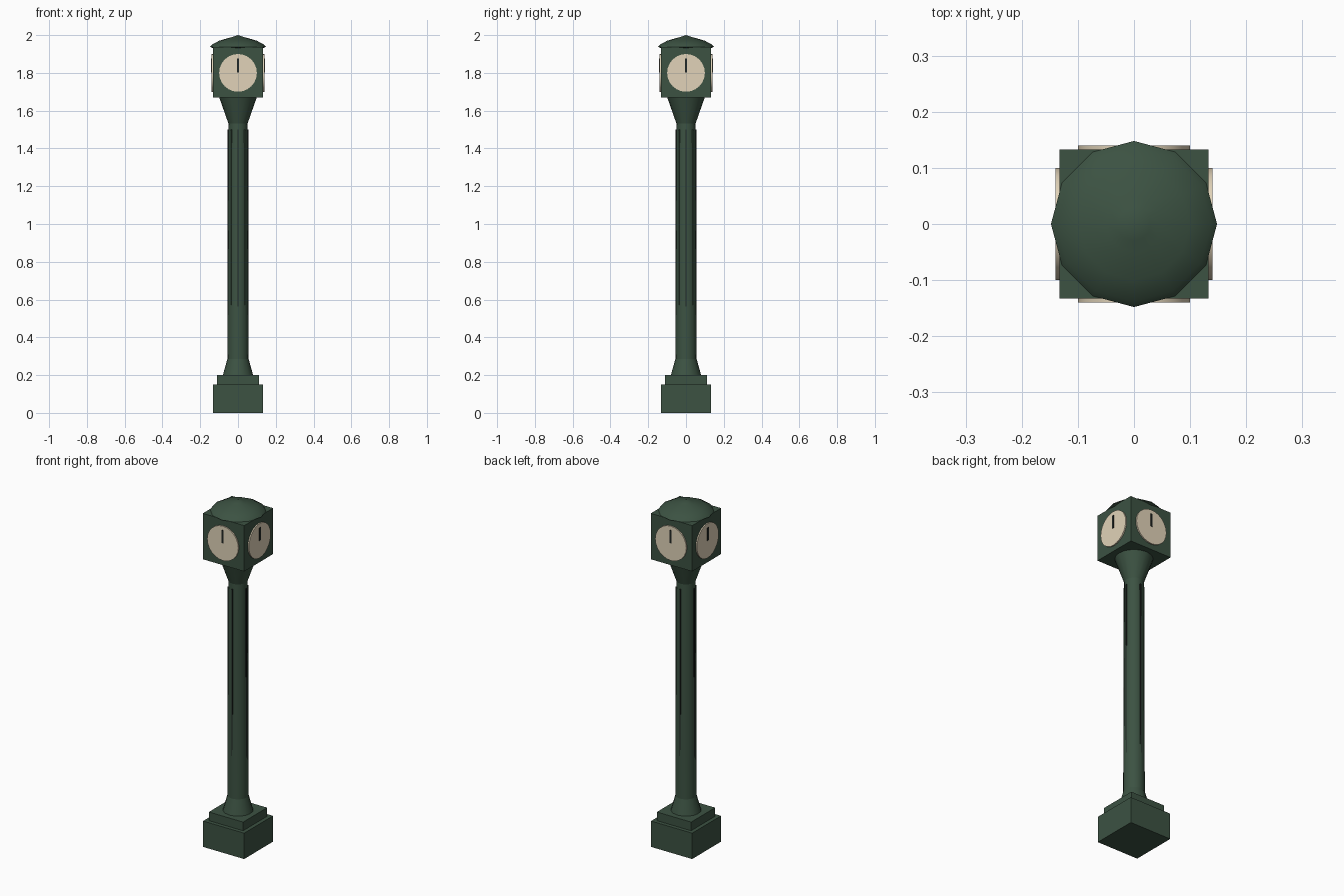
import bpy, math
from math import sin, cos, pi

if "Cube" in bpy.data.objects:
    bpy.data.objects.remove(bpy.data.objects["Cube"])


def material(name, rgb):
    m = bpy.data.materials.new(name)
    m.diffuse_color = (*rgb, 1)
    m.use_nodes = True
    m.node_tree.nodes["Principled BSDF"].inputs["Base Color"].default_value = m.diffuse_color
    return m


GREEN = material("green_paint", (0.045, 0.085, 0.055))
DARK = material("dark_paint", (0.015, 0.02, 0.018))
CREAM = material("cream_dial", (0.75, 0.65, 0.48))


def box(name, loc, size, mat, rot=0):
    bpy.ops.mesh.primitive_cube_add(size=1, location=loc, rotation=(0, 0, rot))
    ob = bpy.context.object
    ob.name = name
    ob.scale = size
    bpy.ops.object.transform_apply(location=False, rotation=False, scale=True)
    ob.data.materials.append(mat)
    return ob


def turned(name, profile, sides, mat, angle=40):
    """Closed turned solid from (radius, height) pairs; radius 0 gives a tip."""
    verts, faces, rings = [], [], []
    for r, z in profile:
        n = 1 if r == 0 else sides
        rings.append(list(range(len(verts), len(verts) + n)))
        verts += [(r * cos(2 * pi * i / sides), r * sin(2 * pi * i / sides), z) for i in range(n)]
    faces.append(rings[0][::-1])
    for a, b in zip(rings, rings[1:]):
        for i in range(sides):
            j = (i + 1) % sides
            faces.append((a[i], a[j], b[0]) if len(b) == 1 else (a[i], a[j], b[j], b[i]))
    if len(rings[-1]) > 1:
        faces.append(rings[-1])
    me = bpy.data.meshes.new(name)
    me.from_pydata(verts, [], faces)
    ob = bpy.data.objects.new(name, me)
    bpy.context.collection.objects.link(ob)
    me.materials.append(mat)
    bpy.ops.object.select_all(action='DESELECT')
    ob.select_set(True)
    bpy.context.view_layer.objects.active = ob
    bpy.ops.object.shade_smooth_by_angle(angle=math.radians(angle))
    return ob


# Stepped plinth
box("plinth", (0, 0, 0.075), (0.264, 0.264, 0.15), GREEN)
box("plinth_step", (0, 0, 0.175), (0.22, 0.22, 0.05), GREEN)

# Post with flared foot, slight taper and flared neck
turned("post_foot", [(0.08, 0.2), (0.055, 0.29)], 16, GREEN)
turned("post", [(0.056, 0.28), (0.0505, 1.54)], 16, GREEN)
turned("post_neck", [(0.05, 1.53), (0.1, 1.672)], 16, GREEN)

# Thin vertical ribs around the post
for i in range(8):
    a = i * pi / 4
    box(f"post_rib_{i + 1}", (0.05 * cos(a), 0.05 * sin(a), 1.0),
        (0.009, 0.007, 1.0), DARK if i % 2 == 0 else GREEN, a)

# Clock housing and domed roof
box("clock_housing", (0, 0, 1.803), (0.266, 0.266, 0.266), GREEN)
turned("roof", [(0.13, 1.93), (0.148, 1.938), (0.138, 1.95), (0.1, 1.97),
                (0.05, 1.985), (0.03, 1.99), (0, 2.0)], 12, GREEN, 60)

# Dial and hand on each of the four sides
for i, side in enumerate(("front", "right", "back", "left")):
    a = i * pi / 2
    d = (sin(a), -cos(a))
    bpy.ops.mesh.primitive_cylinder_add(vertices=24, radius=0.1, depth=0.02,
                                        location=(d[0] * 0.13, d[1] * 0.13, 1.8),
                                        rotation=(pi / 2, 0, a))
    dial = bpy.context.object
    dial.name = side + "_dial"
    dial.data.materials.append(CREAM)
    bpy.ops.object.shade_smooth_by_angle(angle=math.radians(30))
    box(side + "_hand", (d[0] * 0.139, d[1] * 0.139, 1.839), (0.012, 0.006, 0.075), DARK, a)
